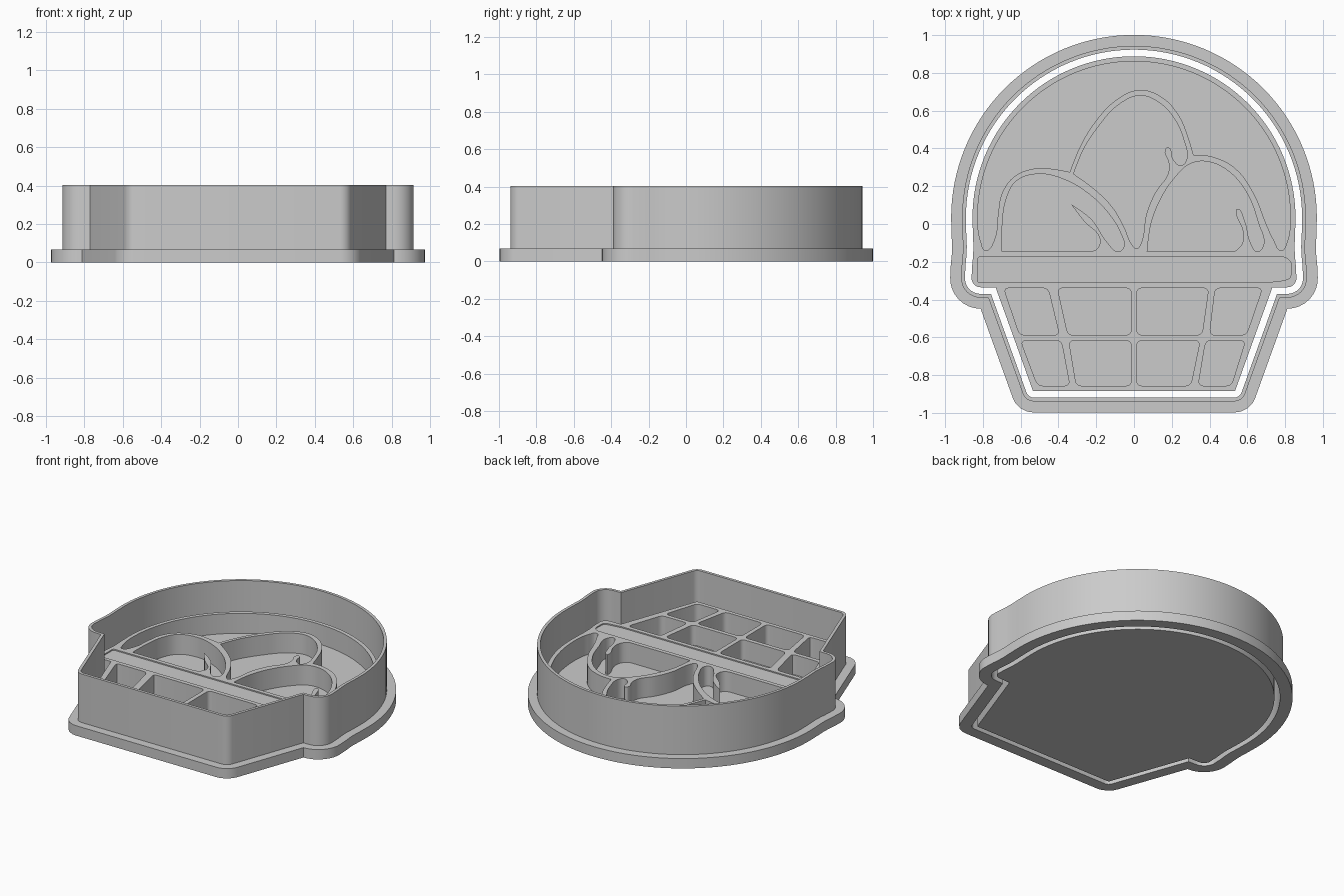
import bpy, bmesh, math
from mathutils import Vector
from mathutils.geometry import interpolate_bezier

if "Cube" in bpy.data.objects:
    bpy.data.objects.remove(bpy.data.objects["Cube"])

GREY = bpy.data.materials.new("grey_plastic")
GREY.diffuse_color = (0.6, 0.6, 0.6, 1)
GREY.use_nodes = True
GREY.node_tree.nodes["Principled BSDF"].inputs["Base Color"].default_value = GREY.diffuse_color

FLANGE_TOP, WALL_TOP = 0.068, 0.402
FLOOR, RIDGE, BAND = 0.068, 0.205, 0.197


def fillet(a, c, b, r, n=4):
    """Points of a small rounded corner at c between a and b."""
    a, c, b = Vector(a), Vector(c), Vector(b)
    p, q = c + (a - c).normalized() * r, c + (b - c).normalized() * r
    return [p * (1 - t) ** 2 + c * 2 * t * (1 - t) + q * t * t
            for t in (i / n for i in range(n + 1))]


def rounded(poly, r):
    n = len(poly)
    return [p for i in range(n) for p in fillet(poly[i - 1], poly[i], poly[(i + 1) % n], r)]


def smooth(pts, steps=6):
    """Closed smooth curve through the points; a third value marks a sharp corner."""
    co = [Vector(p[:2]) for p in pts]
    n = len(co)
    tan = []
    for i in range(n):
        t = (co[(i + 1) % n] - co[i]).normalized() + (co[i] - co[i - 1]).normalized()
        tan.append(Vector((0, 0)) if len(pts[i]) > 2 else t.normalized())
    out = []
    for i in range(n):
        j = (i + 1) % n
        h = (co[j] - co[i]).length * 0.36
        out += interpolate_bezier(co[i], co[i] + tan[i] * h, co[j] - tan[j] * h, co[j], steps)[:-1]
    return [Vector(p[:2]) for p in out]


def offset(poly, d):
    """Grow a counter-clockwise outline by d with mitred joints."""
    out, n = [], len(poly)
    for i in range(n):
        e1 = (poly[i] - poly[i - 1]).normalized()
        e2 = (poly[(i + 1) % n] - poly[i]).normalized()
        n1, n2 = Vector((e1.y, -e1.x)), Vector((e2.y, -e2.x))
        out.append(poly[i] + (n1 + n2) * (d / (1 + n1.dot(n2))))
    return out


def slab(name, loops, z0, z1):
    """Extrude a filled outline (first loop) with holes (other loops)."""
    cu = bpy.data.curves.new(name + "_profile", 'CURVE')
    cu.dimensions, cu.fill_mode, cu.extrude = '2D', 'BOTH', (z1 - z0) / 2
    for loop in loops:
        s = cu.splines.new('POLY')
        s.points.add(len(loop) - 1)
        for pt, p in zip(s.points, loop):
            pt.co = (p[0], p[1], 0, 1)
        s.use_cyclic_u = True
    tmp = bpy.data.objects.new(name + "_profile", cu)
    bpy.context.collection.objects.link(tmp)
    dg = bpy.context.evaluated_depsgraph_get()
    me = bpy.data.meshes.new_from_object(tmp.evaluated_get(dg))
    bpy.data.objects.remove(tmp)
    bm = bmesh.new()
    bm.from_mesh(me)
    bmesh.ops.translate(bm, verts=bm.verts, vec=(0, 0, (z0 + z1) / 2))
    bmesh.ops.remove_doubles(bm, verts=bm.verts, dist=1e-5)
    bmesh.ops.recalc_face_normals(bm, faces=bm.faces)
    bm.to_mesh(me)
    bm.free()
    me.name = name
    me.materials.clear()
    me.materials.append(GREY)
    ob = bpy.data.objects.new(name, me)
    bpy.context.collection.objects.link(ob)
    bpy.ops.object.select_all(action='DESELECT')
    ob.select_set(True)
    bpy.context.view_layer.objects.active = ob
    bpy.ops.object.shade_smooth_by_angle(angle=math.radians(30))
    return ob


def arc(cx, cy, r, a0, a1, n):
    """Points of a circular arc, angles in degrees."""
    return [Vector((cx + r * math.cos(t), cy + r * math.sin(t)))
            for t in (math.radians(a0 + (a1 - a0) * i / n) for i in range(n + 1))]


# Stamp outline: left half from top to bottom, then mirrored
left = arc(0, 0.033, 0.855, 90, 180, 32)
left += [Vector(p) for p in ((-.853, -.05), (-.850, -.12), (-.852, -.17), (-.857, -.22))]
left += arc(-.812, -.287, 0.048, 176, 270, 8)
left.append(Vector((-.732, -.337)))
left += fillet((-.732, -.337), (-.535, -.884), (0, -.884), 0.006)
outline = left + [Vector((-p.x, p.y)) for p in reversed(left[1:])]

# Cutter: wide flange below, thin wall above
inner = offset(outline, 0.035)
slab("cutter_flange", [offset(outline, 0.113), inner], 0, FLANGE_TOP)
slab("cutter_wall", [offset(outline, 0.055), inner], FLANGE_TOP, WALL_TOP)

# Recesses of the stamp: background above the scoops
sky = smooth([(-.785, -.14), (-.812, -.09), (-.826, -.02)]
             + [tuple(p) for p in arc(0, 0.033, 0.828, 178, 2, 30)]
             + [(.826, -.02), (.812, -.09), (.78, -.14), (.74, -.085), (.70, 0), (.635, .16),
                (.53, .30), (.40, .36), (.315, .365, 1), (.29, .45), (.24, .57), (.15, .67),
                (.03, .71), (-.09, .66), (-.21, .535), (-.29, .40), (-.34, .275, 1),
                (-.42, .29), (-.52, .295), (-.635, .25), (-.70, .16), (-.72, .05), (-.738, -.08)])

# Scoop interiors, each with a drip mark cut into its edge
left_scoop = smooth([(-.70, -.146, 1), (-.697, 0), (-.677, .13), (-.62, .23), (-.50, .265),
                     (-.38, .24), (-.24, .16), (-.13, .05), (-.07, -.05), (-.053, -.12),
                     (-.085, -.146), (-.14, -.10), (-.225, .025), (-.333, .105, 1),
                     (-.265, .015), (-.18, -.08), (-.20, -.135), (-.25, -.146, 1)])
middle_scoop = smooth([(.03, .68), (-.09, .625), (-.185, .52), (-.265, .40), (-.32, .265, 1),
                       (-.21, .185), (-.115, .09), (-.053, -.015), (-.01, -.11), (.015, -.13),
                       (.04, -.095), (.065, .05), (.115, .17), (.18, .265), (.185, .32),
                       (.165, .395), (.185, .405), (.205, .345), (.25, .31), (.28, .345),
                       (.265, .44), (.215, .555), (.13, .645)])
right_scoop = smooth([(.07, -.146, 1), (.09, 0), (.14, .13), (.22, .25), (.30, .32), (.39, .33),
                      (.50, .28), (.60, .16), (.66, 0), (.687, -.105), (.655, -.146),
                      (.615, -.095), (.587, .015), (.545, .08), (.54, .06), (.577, -.04),
                      (.57, -.11), (.53, -.146, 1)])

# Cone rim band
band = rounded([(-.828, -.175), (.80, -.175), (.832, -.20), (.83, -.285), (.80, -.298),
                (.70, -.310), (-.828, -.310)], 0.015)

# Waffle cells: per row, top x and bottom x of each cell
rows = [(-.339, -.588, [(-.69, -.455, -.605, -.395), (-.405, -.015, -.35, -.015),
                        (.015, .395, .015, .36), (.43, .68, .40, .595)]),
        (-.617, -.857, [(-.60, -.385, -.51, -.34), (-.345, -.015, -.305, -.015),
                        (.015, .35, .015, .30), (.38, .59, .34, .515)])]
cells = [rounded([(a, top), (b, top), (d, bot), (c, bot)], 0.03)
         for top, bot, row in rows for a, b, c, d in row]

# Stamp: solid plate, raised pattern, rim band
slab("stamp_plate", [outline], 0, FLOOR)
slab("stamp_ridges", [outline, sky, left_scoop, middle_scoop, right_scoop, band] + cells,
     FLOOR, RIDGE)
slab("cone_rim_band", [band], FLOOR, BAND)
